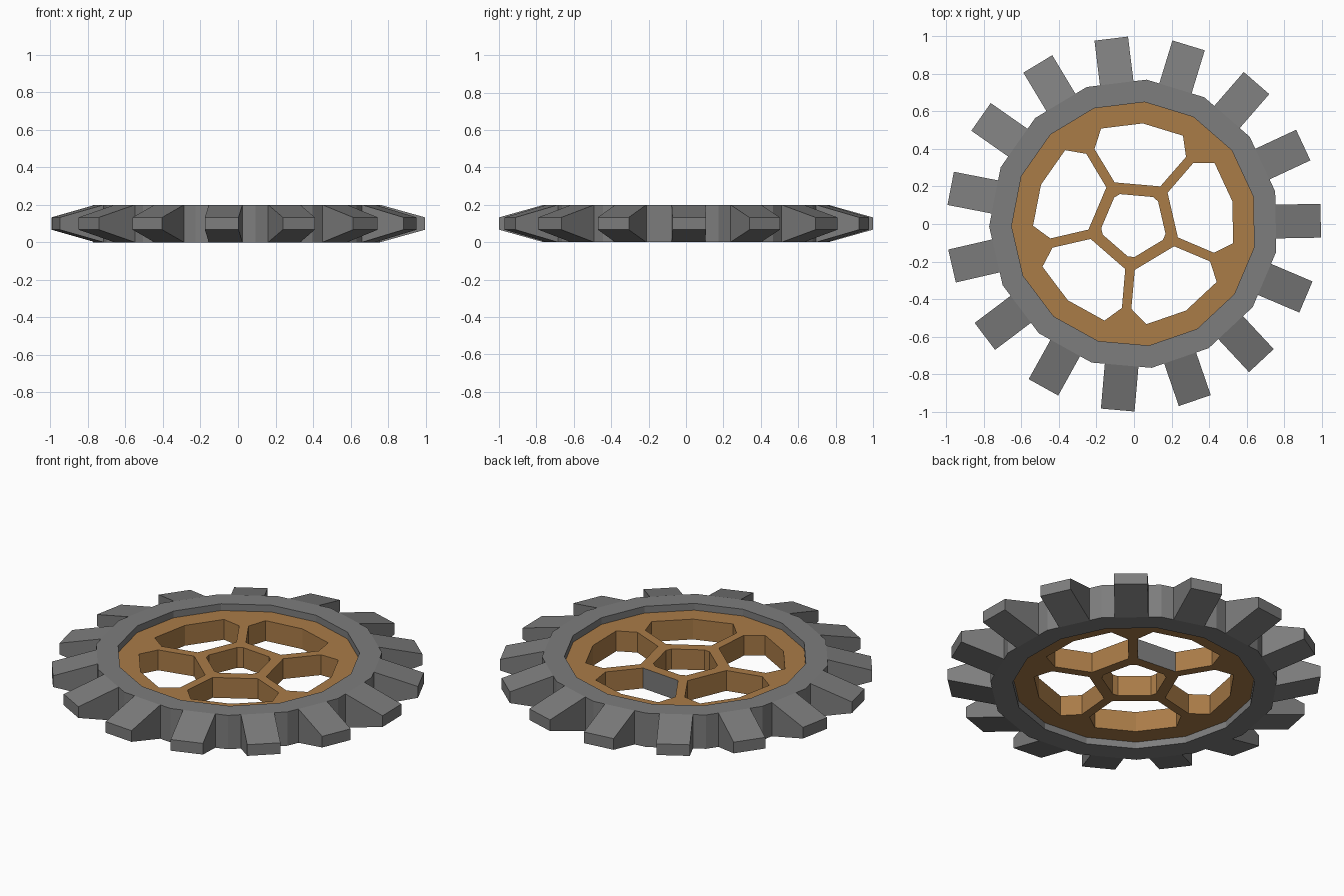
import bpy, bmesh
from math import radians, cos, sin
from mathutils import Vector

if "Cube" in bpy.data.objects:
    bpy.data.objects.remove(bpy.data.objects["Cube"])

N = 15
STEP = 360 / N
TOOTH0 = 1.0                      # angle of the first tooth
R_OUT, R_IN, R_TIP = 0.772, 0.652, 0.995
HALF_W = 0.09


def polar(r, deg):
    return Vector((r * cos(radians(deg)), r * sin(radians(deg)), 0))


def material(name, rgb):
    m = bpy.data.materials.new(name)
    m.diffuse_color = (*rgb, 1)
    m.use_nodes = True
    m.node_tree.nodes["Principled BSDF"].inputs["Base Color"].default_value = m.diffuse_color
    return m


def plate(outlines, z0, z1):
    """Flat plate: outlines[0] is the rim, the rest are holes."""
    bm = bmesh.new()
    edges = []
    for pts in outlines:
        vs = [bm.verts.new((p.x, p.y, z0)) for p in pts]
        edges += [bm.edges.new((vs[i - 1], vs[i])) for i in range(len(vs))]
    bmesh.ops.triangle_fill(bm, use_beauty=True, edges=edges, normal=(0, 0, 1))
    ext = bmesh.ops.extrude_face_region(bm, geom=bm.faces[:], use_keep_orig=True)
    for v in ext["geom"]:
        if isinstance(v, bmesh.types.BMVert):
            v.co.z = z1
    bmesh.ops.recalc_face_normals(bm, faces=bm.faces[:])
    return bm


def finish(bm, name, *mats):
    bmesh.ops.recalc_face_normals(bm, faces=bm.faces[:])
    me = bpy.data.meshes.new(name)
    bm.to_mesh(me)
    bm.free()
    for m in mats:
        me.materials.append(m)
    ob = bpy.data.objects.new(name, me)
    bpy.context.collection.objects.link(ob)


grey = material("dark_grey", (0.205, 0.205, 0.205))
brown = material("brown", (0.4, 0.2, 0.064))

# Toothed ring: 15-sided rim with a tooth base on the middle of every side
apothem = R_OUT * cos(radians(STEP / 2))
outer = []
for i in range(N):
    a = TOOTH0 + i * STEP
    side = polar(HALF_W, a + 90)
    outer += [polar(apothem, a) - side, polar(apothem, a) + side,
              polar(R_OUT, a + STEP / 2)]
inner = [polar(R_IN, TOOTH0 + (i + 0.5) * STEP) for i in range(N)]
bm = plate([outer, inner], 0.0, 0.2)

# Teeth: pull each base outwards and taper its height
for i in range(N):
    d = polar(1, TOOTH0 + i * STEP)
    base = min(bm.faces, key=lambda f: (
        f.calc_center_median() - (d * apothem + Vector((0, 0, 0.1)))).length)
    tip = bmesh.ops.extrude_discrete_faces(bm, faces=[base])["faces"][0]
    for v in tip.verts:
        v.co += d * (R_TIP - apothem)
        v.co.z = 0.1 + (v.co.z - 0.1) * 0.33
finish(bm, "toothed_ring", grey)

# Spoked wheel: five rounded openings round a pentagonal hub opening
AXIS = TOOTH0 + 3.5 * STEP
HOLE = [(0.538, -24), (0.538, 0), (0.538, 24), (0.452, 32.8),
        (0.2445, 30), (0.2445, -30), (0.452, -32.8)]
holes = [[polar(r, AXIS + 72 * k + a) for r, a in HOLE] for k in range(5)]
hub = [polar(0.176, AXIS + 36 + 72 * k + s) for k in range(5) for s in (-5.8, 5.8)]
bm = plate([inner, *holes, hub], 0.04, 0.16)

# One inner wall of the top opening is grey
mid = polar(0.2445 * cos(radians(30)), AXIS) + Vector((0, 0, 0.1))
min(bm.faces, key=lambda f: (f.calc_center_median() - mid).length).material_index = 1
finish(bm, "spoked_wheel", brown, grey)
